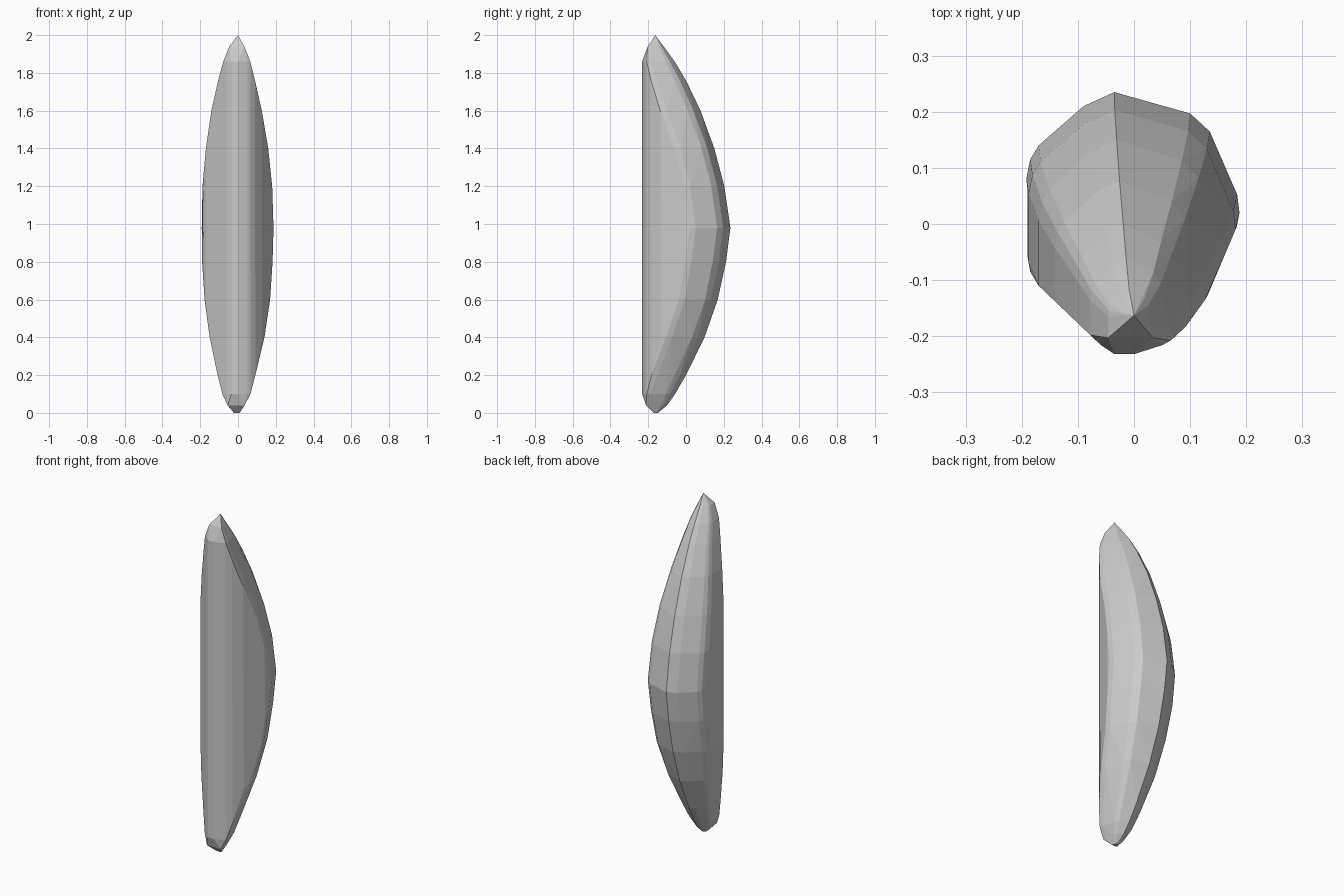
import bpy, bmesh

# Straight front outline of the cross-section, left to right (x, y)
FRONT = [(-0.192, -0.045), (-0.185, -0.085), (-0.17, -0.11), (-0.06, -0.215), (-0.035, -0.232),
         (0.0, -0.232), (0.05, -0.216), (0.07, -0.205), (0.1, -0.175), (0.13, -0.13),
         (0.183, -0.005), (0.188, 0.02)]
# Bowed back outline, right to left
BACK = [(0.184, 0.052), (0.135, 0.165), (0.1, 0.197), (-0.035, 0.235), (-0.09, 0.21),
        (-0.17, 0.14), (-0.185, 0.115), (-0.192, 0.08)]
# z, left width, right width, back y, front y limit
RINGS = [(0.0, 0.022, 0.008, -0.148, -0.172), (0.04, 0.055, 0.035, -0.10, -0.212),
         (0.1, 0.083, 0.066, -0.058, -0.232), (0.2, 0.108, 0.092, 0.0, -0.232),
         (0.4, 0.15, 0.14, 0.098, -0.232), (0.6, 0.177, 0.17, 0.168, -0.232),
         (0.8, 0.19, 0.183, 0.212, -0.232), (0.98, 0.192, 0.188, 0.235, -0.232),
         (1.2, 0.188, 0.181, 0.203, -0.232), (1.4, 0.17, 0.16, 0.15, -0.232),
         (1.6, 0.141, 0.126, 0.077, -0.232), (1.76, 0.105, 0.09, 0.0, -0.232),
         (1.86, 0.078, 0.065, -0.06, -0.232), (1.94, 0.046, 0.034, -0.118, -0.203)]


def front_y(x):
    for (x0, y0), (x1, y1) in zip(FRONT, FRONT[1:]):
        if x <= x1:
            return y0 + (y1 - y0) * (x - x0) / (x1 - x0)
    return FRONT[-1][1]


# Stone: convex faceted body through all the sections
bm = bmesh.new()
for z, wl, wr, yb, yf in RINGS:
    for x, _ in FRONT:
        x = max(-wl, min(wr, x))
        bm.verts.new((x, max(yf, front_y(x)), z))
    for x, y in BACK:
        right = x > -0.035
        edge = FRONT[-1][1] if right else FRONT[0][1]
        start = max(yf, front_y(wr if right else -wl))
        scale = wr / 0.188 if x > 0 else wl / 0.192
        t = (y - edge) / (0.235 - edge)
        bm.verts.new((x * scale, start + t * (yb - start), z))
bm.verts.new((0.0, -0.163, 2.0))
bmesh.ops.remove_doubles(bm, verts=bm.verts[:], dist=0.002)
hull = bmesh.ops.convex_hull(bm, input=bm.verts[:])
unused = {g for g in hull["geom_interior"] + hull["geom_unused"] if isinstance(g, bmesh.types.BMVert)}
bmesh.ops.delete(bm, geom=list(unused), context='VERTS')
bmesh.ops.dissolve_limit(bm, angle_limit=0.03, verts=bm.verts[:], edges=bm.edges[:])
bmesh.ops.recalc_face_normals(bm, faces=bm.faces[:])
mesh = bpy.data.meshes.new("faceted_stone")
bm.to_mesh(mesh)
bm.free()
bpy.context.collection.objects.link(bpy.data.objects.new("faceted_stone", mesh))
